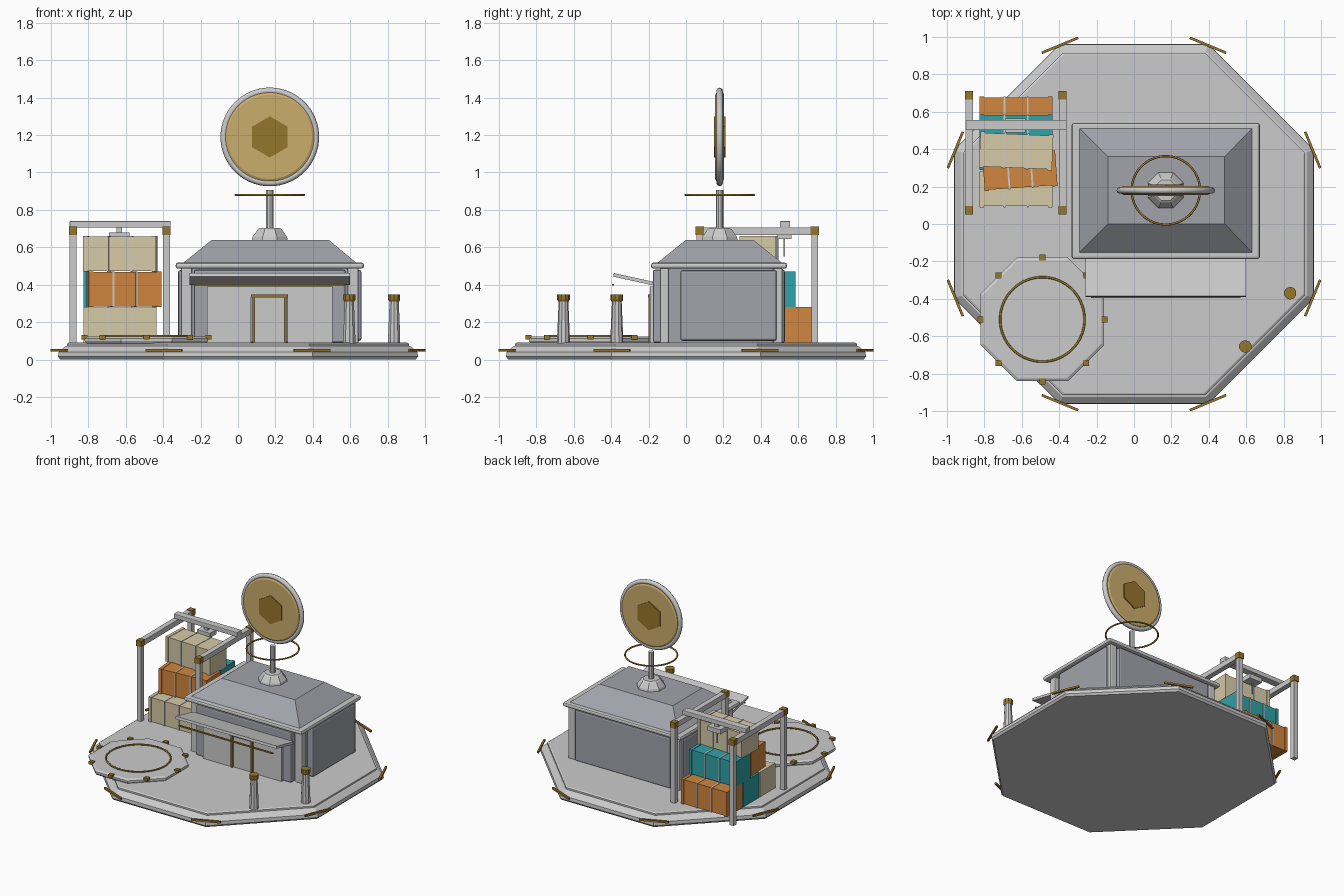
import bpy, bmesh, math
from mathutils import Vector

if "Cube" in bpy.data.objects:
    bpy.data.objects.remove(bpy.data.objects["Cube"])


def mat(name, col):
    m = bpy.data.materials.new(name)
    m.diffuse_color = (*col, 1)
    m.use_nodes = True
    m.node_tree.nodes["Principled BSDF"].inputs["Base Color"].default_value = m.diffuse_color
    return m


GOLD = mat("brass", (0.30, 0.18, 0.025))
TAN = mat("dish_gold", (0.60, 0.42, 0.15))
CREAM = mat("cream", (0.67, 0.59, 0.39))
ORANGE = mat("orange", (0.64, 0.24, 0.05))
TEAL = mat("teal", (0.03, 0.36, 0.39))
SLATE = mat("slate", (0.36, 0.37, 0.41))


def finish(bm, name, m, loc=(0, 0, 0), rot=(0, 0, 0), bevel=0, smooth=False):
    bmesh.ops.recalc_face_normals(bm, faces=bm.faces)
    me = bpy.data.meshes.new(name)
    bm.to_mesh(me)
    bm.free()
    ob = bpy.data.objects.new(name, me)
    ob.location, ob.rotation_euler = loc, rot
    bpy.context.collection.objects.link(ob)
    if m:
        me.materials.append(m)
    if smooth:
        for p in me.polygons:
            p.use_smooth = True
    if bevel:
        b = ob.modifiers.new("bevel", 'BEVEL')
        b.width, b.segments = bevel, 2
    return ob


def box(name, x, y, z, m=None, bevel=0, top=None, rot=(0, 0, 0)):
    """Box from (min, max) ranges; top = (x range, y range) tapers the upper face."""
    c = Vector((sum(x) / 2, sum(y) / 2, sum(z) / 2))
    bm = bmesh.new()
    bot = [(i, j, z[0]) for i, j in ((x[0], y[0]), (x[1], y[0]), (x[1], y[1]), (x[0], y[1]))]
    tx, ty = top or (x, y)
    up = [(i, j, z[1]) for i, j in ((tx[0], ty[0]), (tx[1], ty[0]), (tx[1], ty[1]), (tx[0], ty[1]))]
    a = [bm.verts.new(Vector(p) - c) for p in bot]
    b = [bm.verts.new(Vector(p) - c) for p in up]
    bm.faces.new(a)
    bm.faces.new(b)
    for i in range(4):
        bm.faces.new((a[i], a[(i + 1) % 4], b[(i + 1) % 4], b[i]))
    return finish(bm, name, m, c, rot, bevel)


def turned(name, prof, n, loc, m=None, flat=True, rot=(0, 0, 0), phase=None, closed=False, smooth=False):
    """Spin (radius, height) points into an n-sided solid; flat = radii are apothems."""
    k = 1 / math.cos(math.pi / n) if flat else 1
    ph = math.pi / n if phase is None else phase
    bm = bmesh.new()
    rings = [[bm.verts.new((r * k * math.cos(ph + math.tau * i / n),
                            r * k * math.sin(ph + math.tau * i / n), h)) for i in range(n)]
             for r, h in prof]
    pairs = list(zip(rings, rings[1:]))
    if closed:
        pairs.append((rings[-1], rings[0]))
    else:
        bm.faces.new(rings[0])
        bm.faces.new(rings[-1])
    for a, b in pairs:
        for i in range(n):
            bm.faces.new((a[i], a[(i + 1) % n], b[(i + 1) % n], b[i]))
    return finish(bm, name, m, loc, rot, smooth=smooth)


def ring(name, R, r, loc, m=None, rot=(0, 0, 0)):
    prof = [(R + r * math.cos(math.tau * i / 8), r * math.sin(math.tau * i / 8)) for i in range(8)]
    return turned(name, prof, 48, loc, m, False, rot, closed=True, smooth=True)


# Octagonal platform with deck and brass corner strips
turned("platform", [(.95, 0), (.962, .015), (.96, .04), (.925, .07), (.90, .075)], 8, (0, 0, 0))
turned("deck", [(.915, .065), (.915, .084), (.905, .09)], 8, (0, 0, 0))
for i in range(8):
    a = math.radians(22.5 + 45 * i)
    s = box("corner_strip", (-.007, .007), (-.105, .105), (.043, .057), GOLD, rot=(0, 0, a))
    s.location = (1.034 * math.cos(a), 1.034 * math.sin(a), .05)

# Building: core, wall slabs, corner posts
CX = .17
box("building_core", (-.27, .61), (-.13, .49), (.08, .5), SLATE)
box("front_wall", (-.235, .575), (-.176, -.11), (.09, .48), SLATE, .01)
box("back_wall", (-.235, .575), (.47, .528), (.09, .48), SLATE, .01)
for s in (-1, 1):
    xs = sorted((CX + s * .43, CX + s * .49))
    box("side_wall", xs, (-.03, .485), (.1, .478), SLATE, .012)
    xp = sorted((CX + s * .415, CX + s * .475))
    for y in (-.14, .465):
        box("corner_post", xp, (y, y + .05), (.085, .49), bevel=.008)

# Shopfront panel, door and brass frame
box("front_panel", (-.165, .07), (-.192, -.17), (.09, .39))
box("front_panel", (.265, .505), (-.192, -.17), (.09, .39))
box("front_panel_top", (.07, .265), (-.192, -.17), (.335, .39))
box("door", (.08, .26), (-.186, -.165), (.09, .335))
for x in (.078, .247):
    box("door_jamb", (x, x + .013), (-.2, -.18), (.09, .335), GOLD)
box("door_lintel", (.07, .268), (-.203, -.18), (.332, .347), GOLD)

# Awning with light strip
box("awning", (-.26, .60), (-.39, -.175), (.42, .439), rot=(-.215, 0, 0))
box("awning_light", (-.23, .57), (-.395, -.385), (.395, .405), GOLD)

# Hipped roof
box("eave", (-.333, .673), (-.187, .54), (.486, .518), bevel=.012)
box("roof", (-.295, .635), (-.155, .515), (.515, .64), SLATE, top=((-.14, .485), (0, .36)))

# Mast, brass halo and round dish sign
MY = .18
turned("mast_base", [(.104, .638), (.1, .655), (.07, .695), (.06, .702)], 8, (CX, MY, 0), flat=False)
turned("mast", [(.02, .69), (.02, .905)], 10, (CX, MY, 0), flat=False)
ring("mast_halo", .183, .006, (CX, MY, .88), GOLD)
up = (math.pi / 2, 0, 0)
ring("dish_rim", .246, .018, (CX, MY, 1.19), None, up)
turned("dish", [(.225, -.024), (.237, -.018), (.237, .018), (.225, .024)], 48, (CX, MY, 1.19), TAN, False, up)
turned("dish_emblem", [(.11, -.031), (.11, .031)], 6, (CX, MY, 1.19), GOLD, False, up, phase=math.pi / 2)

# Landing pad
PX, PY = -.49, -.51
turned("landing_pad", [(.32, .085), (.33, .1), (.33, .113), (.315, .122)], 8, (PX, PY, 0))
ring("pad_ring", .226, .006, (PX, PY, .126), GOLD)
for i in range(8):
    a = math.radians(45 * i)
    p = box("pad_lamp", (-.016, .016), (-.016, .016), (.108, .13), GOLD)
    p.location = (PX + .331 * math.cos(a), PY + .331 * math.sin(a), .119)

# Bollards
for x, y in ((.595, -.655), (.835, -.37)):
    turned("bollard", [(.034, .085), (.034, .12), (.026, .31)], 10, (x, y, 0), flat=False)
    turned("bollard_lamp", [(.028, .31), (.034, .32), (.034, .348)], 10, (x, y, 0), GOLD, False)


# Cargo containers with ribs and straps, stacked 3-2-1
def container(x, y, z, m, turn=0):
    r = (0, 0, math.radians(turn))
    h = .185
    box("container", (x - .187, x + .187), (y - .09, y + .09), (z, z + h), m, rot=r)
    for d, w, mm in ((-.183, .012, m), (.183, .012, m), (-.062, .005, None), (.062, .005, None)):
        o = box("container_rib", (-w, w), (-.096, .096), (0, h + .006), mm, rot=r)
        o.location = (x + d * math.cos(r[2]), y + d * math.sin(r[2]), z + h / 2)


container(-.63, .185, .092, CREAM)
container(-.63, .385, .092, TEAL)
container(-.63, .587, .092, ORANGE)
container(-.61, .285, .283, ORANGE, 4)
container(-.63, .49, .283, TEAL)
container(-.63, .39, .473, CREAM, -2.5)

# Gantry crane
for x in (-.882, -.382):
    for y in (.073, .688):
        box("gantry_leg", (x - .018, x + .018), (y - .018, y + .018), (.05, .67))
        box("gantry_cap", (x - .022, x + .022), (y - .022, y + .022), (.665, .71), GOLD)
    box("gantry_rail", (x - .02, x + .02), (.06, .70), (.665, .705))
box("gantry_beam", (-.90, -.36), (.502, .557), (.705, .74), bevel=.004)
box("hoist", (-.69, -.58), (.488, .565), (.645, .68))
box("hoist_hanger", (-.65, -.62), (.515, .54), (.67, .71))
box("hoist_cable", (-.639, -.631), (.522, .53), (.55, .65))
